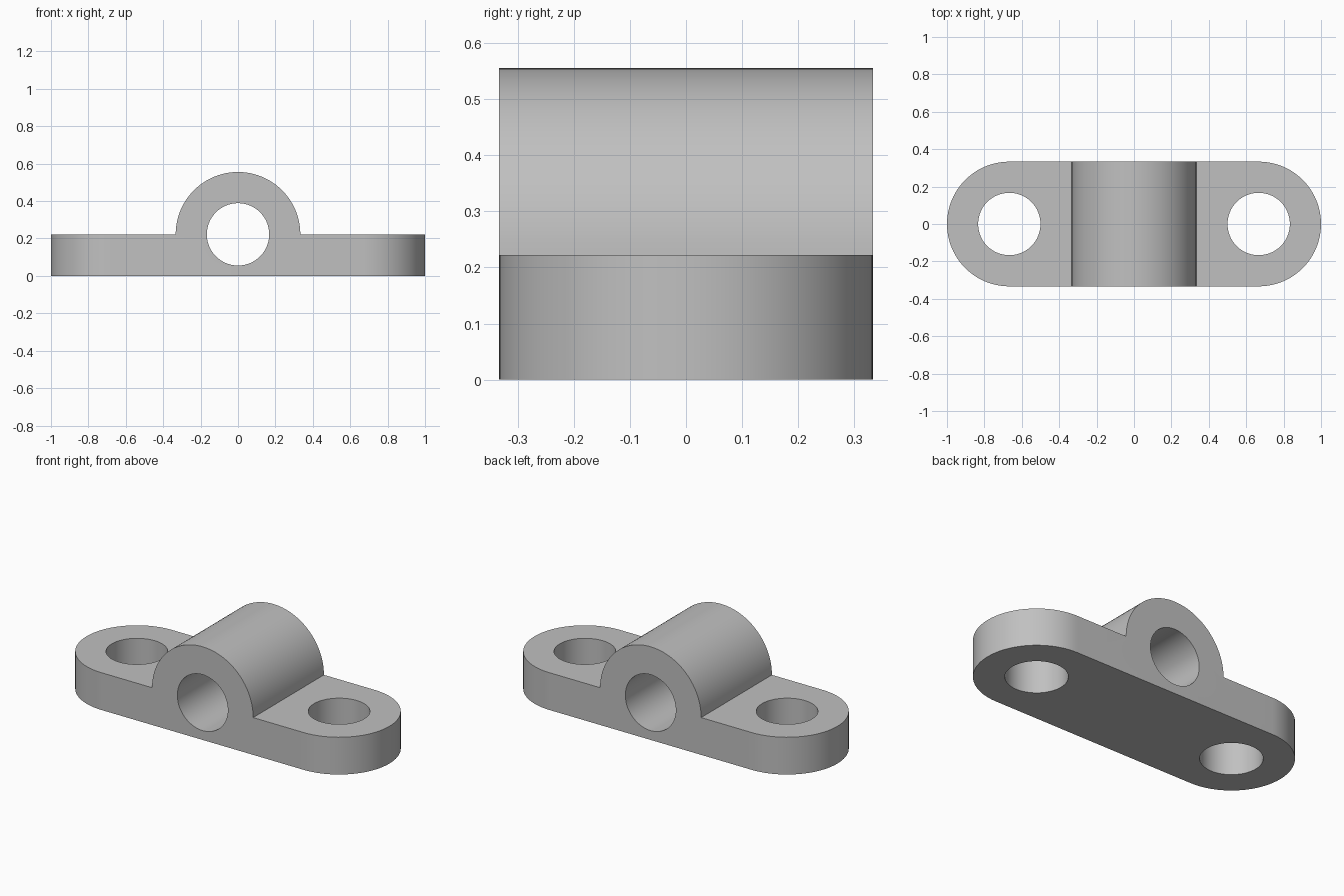
import bpy, bmesh
from math import pi, cos, sin, radians
from mathutils import Matrix, Vector

cube = bpy.data.objects.get("Cube")
if cube:
    bpy.data.objects.remove(cube, do_unlink=True)

R = 1 / 3            # end and barrel radius
HOLE = 1 / 6         # bore and bolt hole radius
PLATE = 2 / 9        # plate thickness and bore height
BOLT_X = 2 / 3       # bolt hole position
SEGMENTS = 96


def arc(cx, cy, r, start, end, n):
    return [(cx + r * cos(start + (end - start) * i / n),
             cy + r * sin(start + (end - start) * i / n)) for i in range(n + 1)]


def prism(name, outline, low, high, upright=False):
    """Extrude an outline along z, or along y when upright."""
    bm = bmesh.new()
    face = bm.faces.new([bm.verts.new((x, y, low)) for x, y in outline])
    new = bmesh.ops.extrude_face_region(bm, geom=[face])["geom"]
    bmesh.ops.translate(bm, vec=Vector((0, 0, high - low)),
                        verts=[g for g in new if isinstance(g, bmesh.types.BMVert)])
    if upright:
        bm.transform(Matrix.Rotation(pi / 2, 4, "X"))
    bmesh.ops.recalc_face_normals(bm, faces=bm.faces)
    mesh = bpy.data.meshes.new(name)
    bm.to_mesh(mesh)
    bm.free()
    obj = bpy.data.objects.new(name, mesh)
    bpy.context.collection.objects.link(obj)
    return obj


def combine(target, tool, operation):
    tool.hide_render = True
    mod = target.modifiers.new(tool.name, "BOOLEAN")
    mod.operation, mod.solver, mod.object = operation, "EXACT", tool
    bpy.context.view_layer.objects.active = target
    bpy.ops.object.modifier_apply(modifier=mod.name)
    bpy.data.objects.remove(tool, do_unlink=True)


# Front silhouette: flat plate with a half-round barrel on top
silhouette = [(-1.2, 0), (1.2, 0), (1.2, PLATE)]
silhouette += arc(0, PLATE, R, 0, pi, SEGMENTS // 2) + [(-1.2, PLATE)]
bracket = prism("bearing_bracket", silhouette, -0.5, 0.5, upright=True)

# Plan: slot shape with rounded ends
plan = arc(BOLT_X, 0, R, -pi / 2, pi / 2, SEGMENTS // 2)
plan += arc(-BOLT_X, 0, R, pi / 2, 3 * pi / 2, SEGMENTS // 2)
combine(bracket, prism("plan_cutter", plan, -0.2, 1), "INTERSECT")

# Shaft bore and the two bolt holes
bore = arc(0, PLATE, HOLE, 0, 2 * pi, SEGMENTS)[:-1]
combine(bracket, prism("bore_cutter", bore, -0.6, 0.6, upright=True), "DIFFERENCE")
for side in (-1, 1):
    hole = arc(side * BOLT_X, 0, HOLE, 0, 2 * pi, SEGMENTS)[:-1]
    combine(bracket, prism("bolt_hole_cutter", hole, -0.2, 1), "DIFFERENCE")

# Grey material
grey = bpy.data.materials.new("light_grey")
grey.use_nodes = True
colour = (0.53, 0.53, 0.53, 1)
grey.diffuse_color = colour
grey.node_tree.nodes["Principled BSDF"].inputs["Base Color"].default_value = colour
bracket.data.materials.clear()
bracket.data.materials.append(grey)
for poly in bracket.data.polygons:
    poly.material_index = 0

# Smooth curves with crisp edges
bpy.ops.object.select_all(action="DESELECT")
bracket.select_set(True)
bpy.context.view_layer.objects.active = bracket
bpy.ops.object.shade_smooth_by_angle(angle=radians(30))
